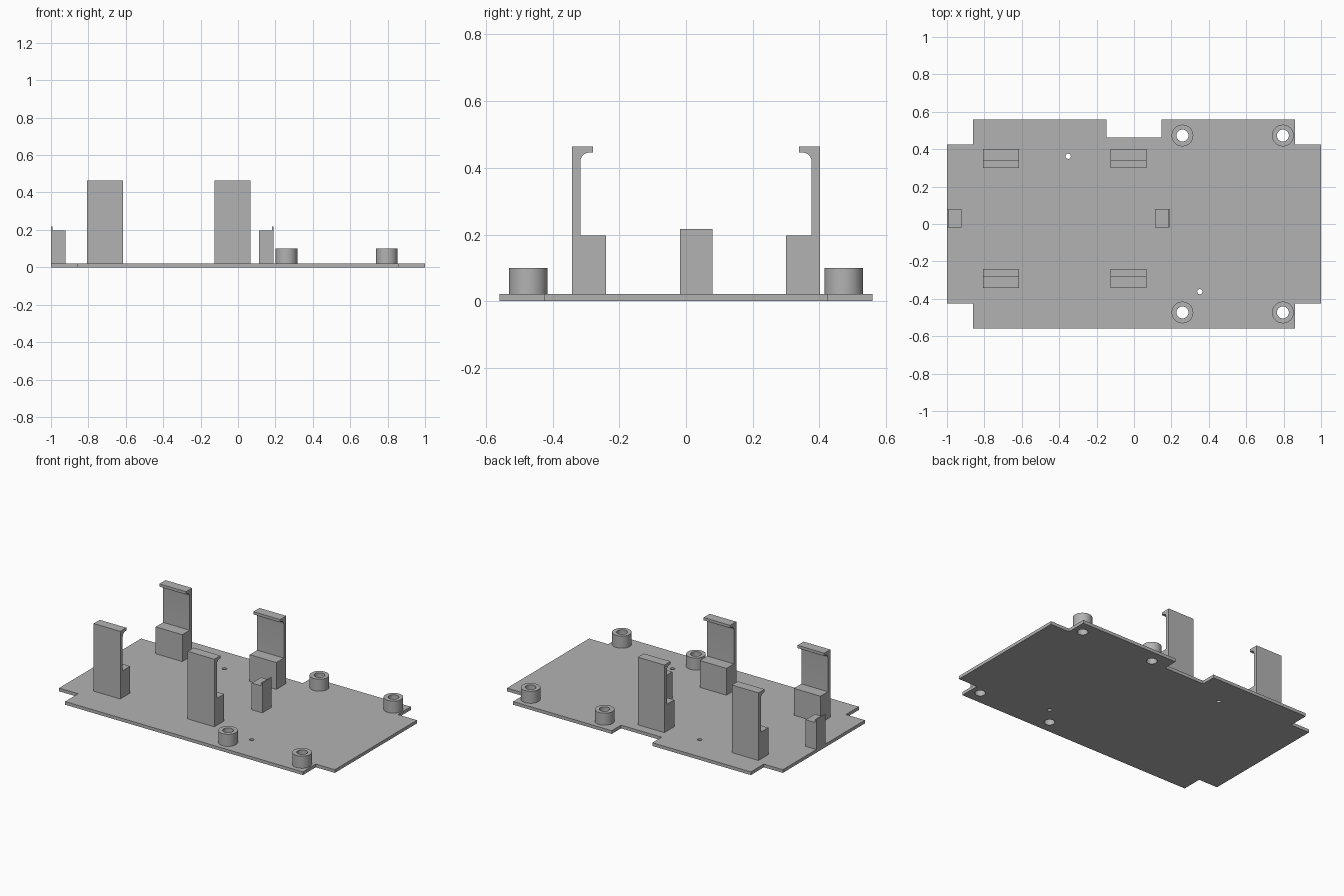
import bpy, bmesh
from math import sin, cos, pi, radians
from mathutils import Matrix

cube = bpy.data.objects.get("Cube")
if cube:
    bpy.data.objects.remove(cube)

grey = bpy.data.materials.new("plain grey")
grey.use_nodes = True
colour = (0.45, 0.45, 0.45, 1)
grey.diffuse_color = colour
grey.node_tree.nodes["Principled BSDF"].inputs["Base Color"].default_value = colour

THICK = 0.021


def circle(x, y, r, n=48):
    return [(x + r * cos(2 * pi * i / n), y + r * sin(2 * pi * i / n)) for i in range(n)]


def extrude(name, loops, depth, matrix, smooth=False):
    """Fill closed loops (inner ones become holes) and extrude from local z = 0 to depth."""
    curve = bpy.data.curves.new(name, "CURVE")
    curve.dimensions = "2D"
    curve.fill_mode = "BOTH"
    curve.extrude = depth / 2
    for loop in loops:
        spline = curve.splines.new("POLY")
        spline.points.add(len(loop) - 1)
        for point, (x, y) in zip(spline.points, loop):
            point.co = (x, y, 0, 1)
        spline.use_cyclic_u = True
    helper = bpy.data.objects.new(name + " outline", curve)
    bpy.context.collection.objects.link(helper)
    bpy.context.view_layer.update()
    mesh = bpy.data.meshes.new_from_object(helper.evaluated_get(bpy.context.evaluated_depsgraph_get()))
    bpy.data.objects.remove(helper)
    # weld the caps to the walls and place the part
    bm = bmesh.new()
    bm.from_mesh(mesh)
    bmesh.ops.remove_doubles(bm, verts=bm.verts, dist=1e-5)
    bmesh.ops.translate(bm, verts=bm.verts, vec=(0, 0, depth / 2))
    bmesh.ops.transform(bm, verts=bm.verts, matrix=matrix)
    bmesh.ops.recalc_face_normals(bm, faces=bm.faces)
    for face in bm.faces:
        face.smooth = False
    bm.to_mesh(mesh)
    bm.free()
    mesh.name = name
    mesh.materials.clear()
    mesh.materials.append(grey)
    obj = bpy.data.objects.new(name, mesh)
    bpy.context.collection.objects.link(obj)
    if smooth:
        bpy.ops.object.select_all(action="DESELECT")
        obj.select_set(True)
        bpy.context.view_layer.objects.active = obj
        bpy.ops.object.shade_smooth_by_angle(angle=radians(30))
    return obj


# Base plate with stepped corners, a back notch and drilled holes
outline = [(-0.862, -0.559), (0.862, -0.559), (0.862, -0.425), (1, -0.425),
           (1, 0.425), (0.862, 0.425), (0.862, 0.559), (0.147, 0.559),
           (0.147, 0.463), (-0.147, 0.463), (-0.147, 0.559), (-0.862, 0.559),
           (-0.862, 0.425), (-1, 0.425), (-1, -0.425), (-0.862, -0.425)]
posts = [(x, y) for x in (0.259, 0.796) for y in (-0.473, 0.473)]
holes = [circle(x, y, 0.032) for x, y in posts]
holes += [circle(-0.352, 0.362, 0.014, 24), circle(0.352, -0.362, 0.014, 24)]
extrude("base_plate", [outline] + holes, THICK, Matrix())

# Hollow screw posts
for i, (x, y) in enumerate(posts):
    extrude(f"screw_post_{i + 1}", [circle(x, y, 0.058), circle(x, y, 0.032)],
            0.1 - THICK, Matrix.Translation((0, 0, THICK)), True)

# Holding clips: shelf, thin wall and hooked lip with a rounded inner corner
WALL, R = 0.025, 0.028
fillet = [(WALL + R - R * cos(a), 0.418 + R * sin(a)) for a in (pi / 2 * i / 8 for i in range(9))]
clip = [(0, THICK), (0.102, THICK), (0.102, 0.197), (WALL, 0.197)] + fillet
clip += [(0.063, 0.446), (0.063, 0.464), (0, 0.464)]
for side, wall_y, inward in (("front", -0.342, 1), ("back", 0.402, -1)):
    for place, x in (("right", -0.807), ("left", -0.125)):
        # local x runs inward along y, local y runs up, depth runs along x
        matrix = Matrix(((0, 0, 1, x), (inward, 0, 0, wall_y), (0, 1, 0, 0), (0, 0, 0, 1)))
        extrude(f"{side}_{place}_clip", [clip], 0.193, matrix, True)

# End stops with a small raised outer rim
stop = [(0, THICK), (0.077, THICK), (0.077, 0.196), (0.008, 0.196), (0.008, 0.217), (0, 0.217)]
for name, x, inward in (("right_end_stop", -1, 1), ("middle_end_stop", 0.189, -1)):
    matrix = Matrix(((inward, 0, 0, x), (0, 0, 1, -0.018), (0, 1, 0, 0), (0, 0, 0, 1)))
    extrude(name, [stop], 0.097, matrix)
